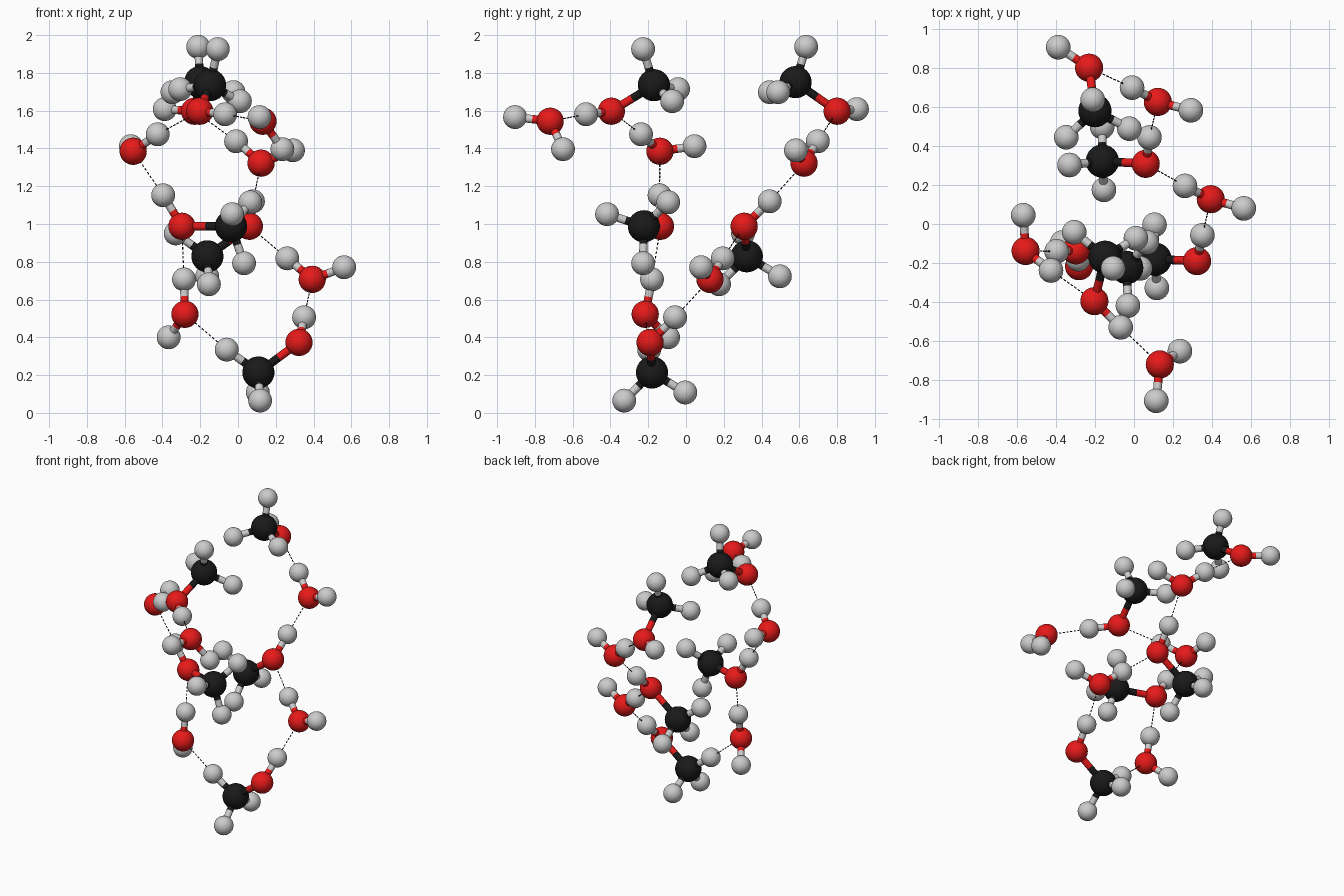
import bpy, bmesh
from mathutils import Vector, Matrix

if "Cube" in bpy.data.objects:
    bpy.data.objects.remove(bpy.data.objects["Cube"])

RADIUS = {"carbon": 0.085, "oxygen": 0.072, "hydrogen": 0.063}
STICK = 0.022


def colour(name, rgb):
    m = bpy.data.materials.new(name)
    m.diffuse_color = (*rgb, 1)
    m.use_nodes = True
    m.node_tree.nodes["Principled BSDF"].inputs["Base Color"].default_value = m.diffuse_color
    return m


black = colour("black", (0.01, 0.01, 0.01))
red = colour("red", (0.8, 0.01, 0.01))
MATERIAL = {"carbon": black, "oxygen": red, "hydrogen": None}


def finish(bm, name, mat, smooth=True):
    mesh = bpy.data.meshes.new(name)
    if smooth:
        for f in bm.faces:
            f.smooth = len(f.verts) <= 4
    bm.to_mesh(mesh)
    bm.free()
    if mat:
        mesh.materials.append(mat)
    bpy.context.collection.objects.link(bpy.data.objects.new(name, mesh))


def rod(bm, a, b, radius, sides, caps):
    d = b - a
    turn = d.to_track_quat('Z', 'Y').to_matrix().to_4x4()
    bmesh.ops.create_cone(bm, cap_ends=caps, segments=sides, radius1=radius, radius2=radius,
                          depth=d.length, matrix=Matrix.Translation((a + b) / 2) @ turn)


def atom(name, kind, p):
    bm = bmesh.new()
    bmesh.ops.create_uvsphere(bm, u_segments=32, v_segments=20, radius=RADIUS[kind],
                              matrix=Matrix.Translation(p))
    finish(bm, f"{name}_{kind}", MATERIAL[kind])


# Two-tone stick, each half coloured like its atom
def bond(name, kind_a, a, kind_b, b):
    mid = (a + b) / 2
    for kind, end in ((kind_a, a), (kind_b, b)):
        bm = bmesh.new()
        rod(bm, end, mid, STICK, 20, False)
        finish(bm, f"{name}_{kind}_stick", MATERIAL[kind])


# Dashed hydrogen bond
def dashes(a, b):
    a, b = Vector(a), Vector(b)
    d = (b - a).normalized()
    bm = bmesh.new()
    t, end = RADIUS["hydrogen"], (b - a).length - RADIUS["oxygen"]
    while t < end:
        rod(bm, a + d * t, a + d * min(t + 0.014, end), 0.003, 8, True)
        t += 0.024
    finish(bm, "hydrogen_bond", black, False)


def group(name, centre_kind, centre, hydrogens):
    centre = Vector(centre)
    atom(name, centre_kind, centre)
    for h in map(Vector, hydrogens):
        atom(name, "hydrogen", h)
        bond(name, centre_kind, centre, "hydrogen", h)


def water(name, o, h1, h2):
    group(name, "oxygen", o, (h1, h2))


def methanol(name, c, o, hydroxyl, *methyl):
    group(name, "oxygen", o, (hydroxyl,))
    group(name, "carbon", c, methyl)
    bond(name, "carbon", Vector(c), "oxygen", Vector(o))


# Each methanol: carbon, oxygen, hydroxyl hydrogen, three methyl hydrogens
bottom = ((0.108, -0.18, 0.214), (0.323, -0.19, 0.373), (0.35, -0.058, 0.506),
          (-0.06, -0.195, 0.335), (0.105, -0.004, 0.108), (0.117, -0.327, 0.065))
middle_back = ((-0.162, 0.322, 0.829), (0.06, 0.308, 0.988), (0.079, 0.443, 1.12),
               (-0.33, 0.302, 0.95), (-0.154, 0.175, 0.681), (-0.163, 0.497, 0.723))
middle_front = ((-0.037, -0.223, 0.988), (-0.297, -0.135, 0.988), (-0.396, -0.14, 1.152),
                (0.032, -0.227, 0.792), (0.065, -0.094, 1.115), (-0.031, -0.418, 1.052))
top_back = ((-0.2, 0.58, 1.751), (-0.23, 0.8, 1.597), (-0.388, 0.905, 1.608),
            (-0.211, 0.636, 1.938), (-0.347, 0.444, 1.698), (-0.024, 0.488, 1.698))
top_front = ((-0.148, -0.17, 1.735), (-0.203, -0.395, 1.597), (-0.068, -0.529, 1.581),
             (-0.107, -0.227, 1.926), (-0.306, -0.042, 1.714), (0.01, -0.073, 1.65))

# Each water: oxygen, two hydrogens (the first one donates a bond)
right = ((0.393, 0.127, 0.707), (0.261, 0.195, 0.818), (0.562, 0.08, 0.771))
back = ((0.122, 0.625, 1.322), (-0.01, 0.698, 1.438), (0.291, 0.582, 1.39))
left = ((-0.555, -0.138, 1.385), (-0.425, -0.238, 1.475), (-0.567, 0.045, 1.412))
lower_left = ((-0.281, -0.216, 0.522), (-0.286, -0.18, 0.707), (-0.367, -0.095, 0.4))
front = ((0.132, -0.719, 1.544), (0.114, -0.905, 1.566), (0.235, -0.651, 1.396))

for label, m in (("bottom", bottom), ("middle_back", middle_back), ("middle_front", middle_front),
                 ("top_back", top_back), ("top_front", top_front)):
    methanol(f"{label}_methanol", *m)
for label, w in (("right", right), ("back", back), ("left", left),
                 ("lower_left", lower_left), ("front", front)):
    water(f"{label}_water", *w)

# Hydrogen bonds: hydrogen to neighbouring oxygen
for a, b in ((bottom[2], right[0]), (right[1], middle_back[1]), (middle_back[2], back[0]),
             (back[1], top_back[1]), (top_front[2], front[0]), (left[1], top_front[1]),
             (middle_front[2], left[0]), (lower_left[1], middle_front[1]),
             (bottom[3], lower_left[0])):
    dashes(a, b)
